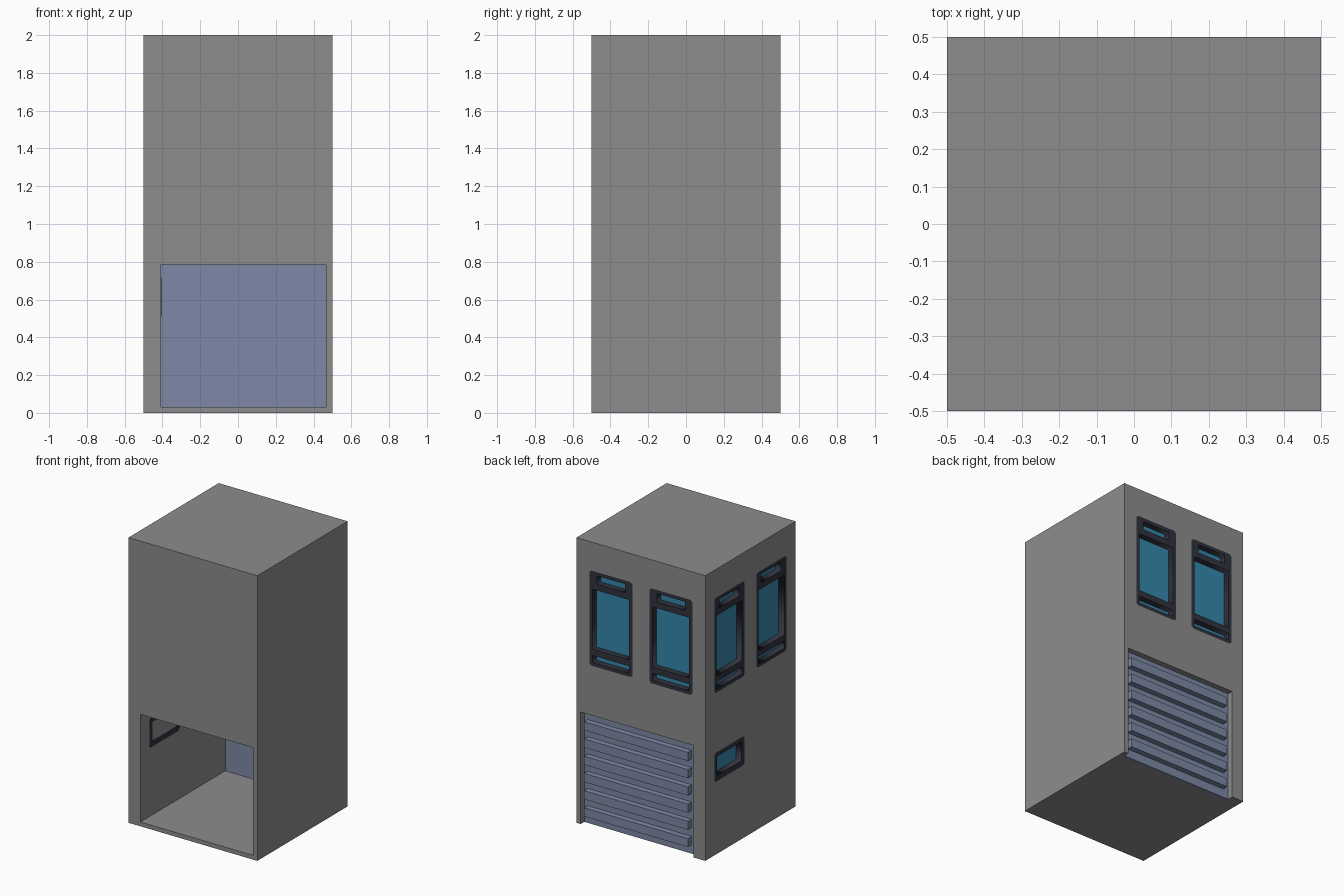
import bpy, bmesh
from math import radians
from mathutils import Matrix

if "Cube" in bpy.data.objects:
    bpy.data.objects.remove(bpy.data.objects["Cube"])


def material(name, rgb):
    m = bpy.data.materials.new(name)
    m.diffuse_color = (*rgb, 1)
    m.use_nodes = True
    m.node_tree.nodes["Principled BSDF"].inputs["Base Color"].default_value = m.diffuse_color
    return m


WALL = material("wall grey", (0.266, 0.266, 0.266))
DOOR = material("door blue grey", (0.205, 0.25, 0.38))
FRAME = material("dark frame", (0.030, 0.034, 0.048))
GLASS = material("blue glass", (0.036, 0.242, 0.418))


def add_mesh(name, bm, mat):
    bmesh.ops.recalc_face_normals(bm, faces=bm.faces)
    me = bpy.data.meshes.new(name)
    bm.to_mesh(me)
    bm.free()
    me.materials.append(mat)
    ob = bpy.data.objects.new(name, me)
    bpy.context.collection.objects.link(ob)
    return ob


def box(name, x0, x1, y0, y1, z0, z1, mat, matrix=Matrix()):
    bm = bmesh.new()
    bmesh.ops.create_cube(bm, size=1)
    for v in bm.verts:
        v.co = ((x0 + x1) / 2 + v.co.x * (x1 - x0),
                (y0 + y1) / 2 + v.co.y * (y1 - y0),
                (z0 + z1) / 2 + v.co.z * (z1 - z0))
    bm.transform(matrix)
    return add_mesh(name, bm, mat)


def plate(name, loops, half_depth, matrix, mat):
    """Extruded flat outline; loops after the first become holes."""
    cu = bpy.data.curves.new(name, 'CURVE')
    cu.dimensions, cu.fill_mode, cu.extrude = '2D', 'BOTH', half_depth
    for pts in loops:
        s = cu.splines.new('POLY')
        s.points.add(len(pts) - 1)
        for p, (x, y) in zip(s.points, pts):
            p.co = (x, y, 0, 1)
        s.use_cyclic_u = True
    tmp = bpy.data.objects.new(name, cu)
    bpy.context.collection.objects.link(tmp)
    dg = bpy.context.evaluated_depsgraph_get()
    me = bpy.data.meshes.new_from_object(tmp.evaluated_get(dg))
    bm = bmesh.new()
    bm.from_mesh(me)
    bpy.data.objects.remove(tmp)
    bpy.data.meshes.remove(me)
    bmesh.ops.remove_doubles(bm, verts=bm.verts, dist=1e-5)
    bm.transform(matrix)
    return add_mesh(name, bm, mat)


def rect(hw, z0, z1):
    return [(-hw, z0), (hw, z0), (hw, z1), (-hw, z1)]


def chamfered(hw, z0, z1, c=0.015):
    return [(-hw + c, z0), (hw - c, z0), (hw, z0 + c), (hw, z1 - c),
            (hw - c, z1), (-hw + c, z1), (-hw, z1 - c), (-hw, z0 + c)]


def cut(target, cutter):
    mod = target.modifiers.new("cut", 'BOOLEAN')
    mod.operation, mod.solver, mod.object = 'DIFFERENCE', 'EXACT', cutter
    bpy.context.view_layer.objects.active = target
    bpy.ops.object.modifier_apply(modifier=mod.name)
    bpy.data.objects.remove(cutter)


# Building block
body = box("building_walls", -0.5, 0.5, -0.5, 0.5, 0, 2, WALL)

# Garage passage, open at the front, dropping to the ground at the rear door
X0, X1, TOP = -0.407, 0.467, 0.785
profile = [(-0.6, 0.03), (0.44, 0.03), (0.44, -0.1), (0.6, -0.1), (0.6, TOP), (-0.6, TOP)]
bm = bmesh.new()
face = bm.faces.new([bm.verts.new((X0, y, z)) for y, z in profile])
ext = bmesh.ops.extrude_face_region(bm, geom=[face])
bmesh.ops.translate(bm, vec=(X1 - X0, 0, 0),
                    verts=[g for g in ext["geom"] if isinstance(g, bmesh.types.BMVert)])
cut(body, add_mesh("garage_cutter", bm, WALL))

# Rear roller door with six raised slats
box("garage_door", X0, X1, 0.44, 0.46, 0, TOP, DOOR)
step = TOP / 13
for i in range(6):
    z = step * (1 + 2 * i)
    box("door_slat", -0.365, 0.44, 0.459, 0.5, z, z + step, DOOR)

# Windows: (outer z range, panes as half width, z0, z1)
tall = (1.133, 1.8, [(0.108, 1.715, 1.775), (0.142, 1.25, 1.672), (0.142, 1.157, 1.207)])
small = (0.51, 0.713, [(0.135, 0.548, 0.682)])
HW, MID = 0.167, 0.4525
for wall, angle, kinds in (("left", -90, (tall, small)), ("back", 180, (tall,))):
    for z0, z1, panes in kinds:
        for u in (-0.233, 0.233):
            m = (Matrix.Rotation(radians(angle), 4, 'Z') @ Matrix.Translation((u, -MID, 0))
                 @ Matrix.Rotation(radians(90), 4, 'X'))
            outer = chamfered(HW, z0, z1)
            cut(body, plate("window_cutter", [outer], 0.05, m, WALL))
            plate(wall + "_window_frame", [outer] + [rect(*p) for p in panes], 0.0475, m, FRAME)
            for hw, a, b in panes:
                box(wall + "_window_glass", -hw, hw, a, b, -0.004, 0.004, GLASS, m)
